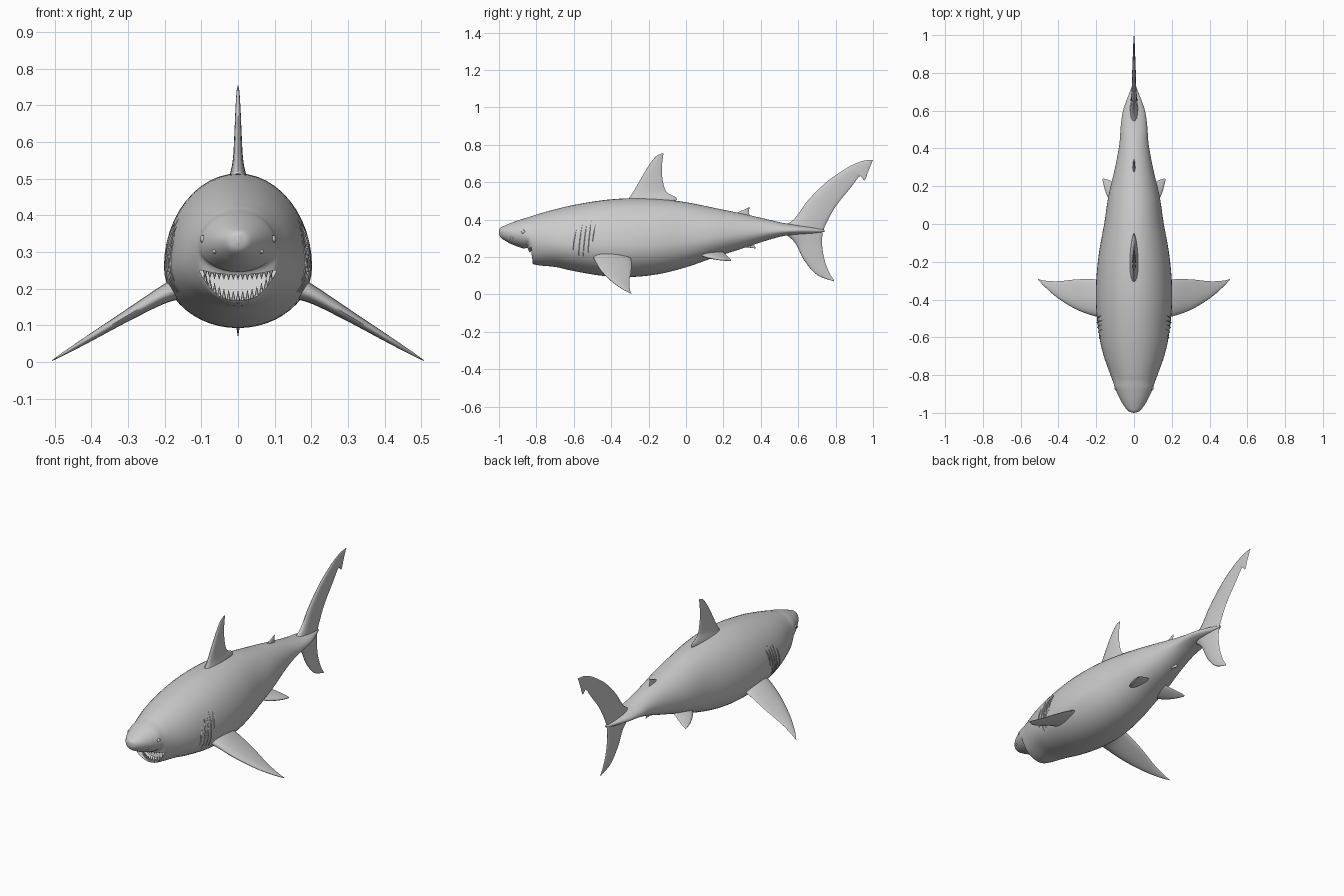
import bpy
import bmesh
import math
from mathutils import Vector

cube = bpy.data.objects.get("Cube")
if cube:
    bpy.data.objects.remove(cube, do_unlink=True)


def make_material(name, value):
    mat = bpy.data.materials.new(name)
    mat.use_nodes = True
    colour = (value, value, value, 1)
    mat.diffuse_color = colour
    mat.node_tree.nodes["Principled BSDF"].inputs["Base Color"].default_value = colour
    return mat


skin = make_material("skin grey", 0.6)
lining = make_material("mouth lining pale", 0.9)


def finish(name, bm, materials=(skin,), mirror=False, angle=40):
    """Turn a bmesh into a smooth shaded object."""
    bmesh.ops.recalc_face_normals(bm, faces=bm.faces)
    mesh = bpy.data.meshes.new(name)
    bm.to_mesh(mesh)
    bm.free()
    obj = bpy.data.objects.new(name, mesh)
    bpy.context.collection.objects.link(obj)
    for mat in materials:
        mesh.materials.append(mat)
    smooth(obj, angle)
    if mirror:
        obj.modifiers.new("Mirror", "MIRROR").use_axis[0] = True
    return obj


def smooth(obj, angle=40):
    bpy.ops.object.select_all(action="DESELECT")
    obj.select_set(True)
    bpy.context.view_layer.objects.active = obj
    bpy.ops.object.shade_smooth_by_angle(angle=math.radians(angle))


def resample(rows, steps):
    """Smooth spline through rows of numbers."""
    padded = [rows[0]] + list(rows) + [rows[-1]]
    out = []
    for a, b, c, d in zip(padded, padded[1:], padded[2:], padded[3:]):
        for i in range(steps):
            t = i / steps
            out.append([q + t / 2 * (r - p + t * (2*p - 5*q + 4*r - s + t * (3*(q - r) + s - p)))
                        for p, q, r, s in zip(a, b, c, d)])
    return out + [list(rows[-1])]


def loft(bm, rings):
    """Skin closed rings of points and cap both ends."""
    loops = [[bm.verts.new(p) for p in ring] for ring in rings]
    n = len(loops[0])
    for a, b in zip(loops, loops[1:]):
        for i in range(n):
            j = (i + 1) % n
            bm.faces.new((a[i], a[j], b[j], b[i]))
    bm.faces.new(loops[0][::-1])
    bm.faces.new(loops[-1])


# Body: y, belly height, widest height, back height, half width
stations = resample([
    (-1, .325, .335, .345, .004), (-.99, .303, .333, .358, .03),
    (-.96, .283, .33, .372, .055), (-.92, .263, .325, .388, .078),
    (-.87, .246, .32, .405, .1), (-.845, .243, .31, .412, .108),
    (-.825, .172, .3, .418, .115), (-.79, .156, .29, .43, .128),
    (-.7, .147, .275, .455, .16), (-.6, .125, .265, .478, .183),
    (-.45, .1, .26, .503, .2), (-.3, .093, .262, .514, .2),
    (-.15, .108, .27, .51, .185), (0, .145, .285, .493, .158),
    (.15, .197, .305, .463, .135), (.3, .245, .325, .432, .1),
    (.42, .285, .335, .405, .078), (.52, .312, .34, .382, .07),
    (.6, .32, .342, .37, .058), (.68, .325, .342, .358, .03),
    (.74, .335, .34, .345, .005)], 5)


def body_ring(row, count=48):
    y, low, mid, high, half = row
    ring = []
    for i in range(count):
        a = math.tau * i / count
        s = math.sin(a)
        ring.append((half * math.cos(a), y, mid + s * (high - mid if s > 0 else mid - low)))
    return ring


def side_x(y, z):
    """Half width of the body at a given length and height."""
    _, low, mid, high, half = min(stations, key=lambda r: abs(r[0] - y))
    k = (z - mid) / (high - mid if z > mid else mid - low)
    return half * math.sqrt(max(0, 1 - k * k))


bm = bmesh.new()
loft(bm, [body_ring(r) for r in stations])
body = finish("body", bm, (skin, lining))

# Mouth: a crescent prism cut into the head
outline = []
for i in range(25):
    x = -.106 + .212 * i / 24
    outline.append((x, .168 + .082 * abs(x / .106) ** 2.6))
for i in range(1, 24):
    x = .106 - .212 * i / 24
    outline.append((x, .238 + .014 * (x / .106) ** 2))
bm = bmesh.new()
loft(bm, [[(x, y, z) for x, z in outline] for y in (-1.1, -.76)])
for face in bm.faces:
    face.material_index = 1
cutter = finish("mouth_cutter", bm, (skin, lining))
cut = body.modifiers.new("Mouth", "BOOLEAN")
cut.operation = "DIFFERENCE"
cut.solver = "EXACT"
cut.object = cutter
bpy.context.view_layer.objects.active = body
bpy.ops.object.modifier_apply(modifier=cut.name)
bpy.data.objects.remove(cutter, do_unlink=True)
smooth(body)


def fin(name, rows, normal, mirror=False):
    """Loft a teardrop section between leading and trailing edges."""
    normal = Vector(normal).normalized()
    rings = []
    for x, ly, lz, ty, tz, half in resample(rows, 6):
        lead, trail = Vector((x, ly, lz)), Vector((x, ty, tz))
        ring = []
        for i in range(20):
            a = math.tau * i / 20
            c = (1 - math.cos(a)) / 2
            ring.append(lead.lerp(trail, c) + normal * half * math.sin(a) * (1.25 - .65 * c))
        rings.append(ring)
    bm = bmesh.new()
    loft(bm, rings)
    return finish(name, bm, mirror=mirror, angle=60)


def upright_fin(name, rows):
    return fin(name, [(0, *r) for r in rows], (1, 0, 0))


def side_fin(name, rows, normal):
    return fin(name, [(x, ly, z, ty, z, h) for x, z, ly, ty, h in rows], normal, True)


# Upright fins: leading y z, trailing y z, half thickness
upright_fin("dorsal_fin", [
    (-.34, .48, -.07, .48, .034), (-.305, .515, -.05, .515, .022),
    (-.275, .56, -.105, .55, .014), (-.235, .63, -.126, .62, .01),
    (-.195, .695, -.128, .69, .007), (-.16, .738, -.123, .735, .004),
    (-.128, .754, -.12, .753, .001)])
upright_fin("upper_tail_lobe", [
    (.5, .35, .73, .33, .024), (.58, .405, .75, .38, .018),
    (.65, .5, .8, .47, .013), (.75, .6, .88, .57, .01),
    (.85, .67, .93, .632, .007), (.9, .697, .955, .61, .005),
    (.95, .715, .975, .66, .004), (1, .72, .998, .715, .001)])
upright_fin("lower_tail_lobe", [
    (.5, .345, .73, .335, .024), (.58, .28, .728, .26, .016),
    (.63, .185, .742, .18, .011), (.7, .105, .767, .115, .006),
    (.79, .07, .792, .075, .001)])
upright_fin("second_dorsal_fin", [
    (.25, .42, .36, .4, .01), (.285, .443, .338, .43, .006),
    (.315, .455, .337, .45, .004), (.338, .467, .34, .465, .001)])
upright_fin("anal_fin", [
    (.25, .255, .35, .285, .01), (.31, .253, .362, .265, .006),
    (.37, .246, .374, .25, .001)])

# Paired fins: x, z, leading y, trailing y, half thickness
side_fin("pectoral_fin", [
    (.13, .21, -.5, -.3, .04), (.2, .185, -.49, -.293, .025),
    (.3, .128, -.455, -.293, .016), (.4, .068, -.395, -.303, .01),
    (.47, .026, -.335, -.3, .005), (.507, .004, -.295, -.292, .001)],
    (.5, 0, .86))
side_fin("pelvic_fin", [
    (.06, .225, .05, .2, .016), (.115, .202, .1, .225, .011),
    (.148, .188, .165, .238, .007), (.165, .18, .225, .24, .002)],
    (.5, 0, .86))

# Gills: slim curved folds lying on the flanks
bm = bmesh.new()
for y0, low, high in ((-.605, .22, .35), (-.575, .19, .37), (-.55, .19, .38),
                      (-.525, .19, .4), (-.5, .27, .38)):
    rings = []
    for i in range(13):
        t = i / 12
        z = low + (high - low) * t
        y = y0 + .02 * t * t
        r = .0005 + .0035 * math.sin(math.pi * t)
        rings.append([(side_x(y, z) + r * math.cos(k * math.tau / 6),
                       y + r * math.sin(k * math.tau / 6), z) for k in range(6)])
    loft(bm, rings)
finish("gill_folds", bm, mirror=True)


# Eyes and nostrils: small beads set in the head
def beads(name, y, z, radius, stretch):
    bm = bmesh.new()
    bmesh.ops.create_uvsphere(bm, u_segments=16, v_segments=10, radius=radius)
    bmesh.ops.scale(bm, vec=stretch, verts=bm.verts)
    bmesh.ops.translate(bm, vec=(side_x(y, z) - radius / 3, y, z), verts=bm.verts)
    finish(name, bm, mirror=True)


beads("eye", -.87, .335, .011, (.8, 1, 1))
beads("nostril", -.93, .302, .009, (.7, 1.2, .7))


# Teeth: cones along both jaws
def teeth(name, count, front, base, rise, height):
    bm = bmesh.new()
    for i in range(count):
        u = 2 * (i + .5) / count - 1
        x = .096 * u
        place = (x, front + .05 * u * u, base + rise * abs(u) ** 2.6)
        rings = [[(place[0] + r * math.cos(k * math.tau / 6),
                   place[1] + r * math.sin(k * math.tau / 6), place[2] + dz)
                  for k in range(6)] for r, dz in ((.0075, -height / 4), (.0005, height))]
        loft(bm, rings)
    finish(name, bm, angle=30)


teeth("upper_teeth", 15, -.838, .242, .008, -.018)
teeth("lower_teeth", 15, -.81, .168, .062, .026)
